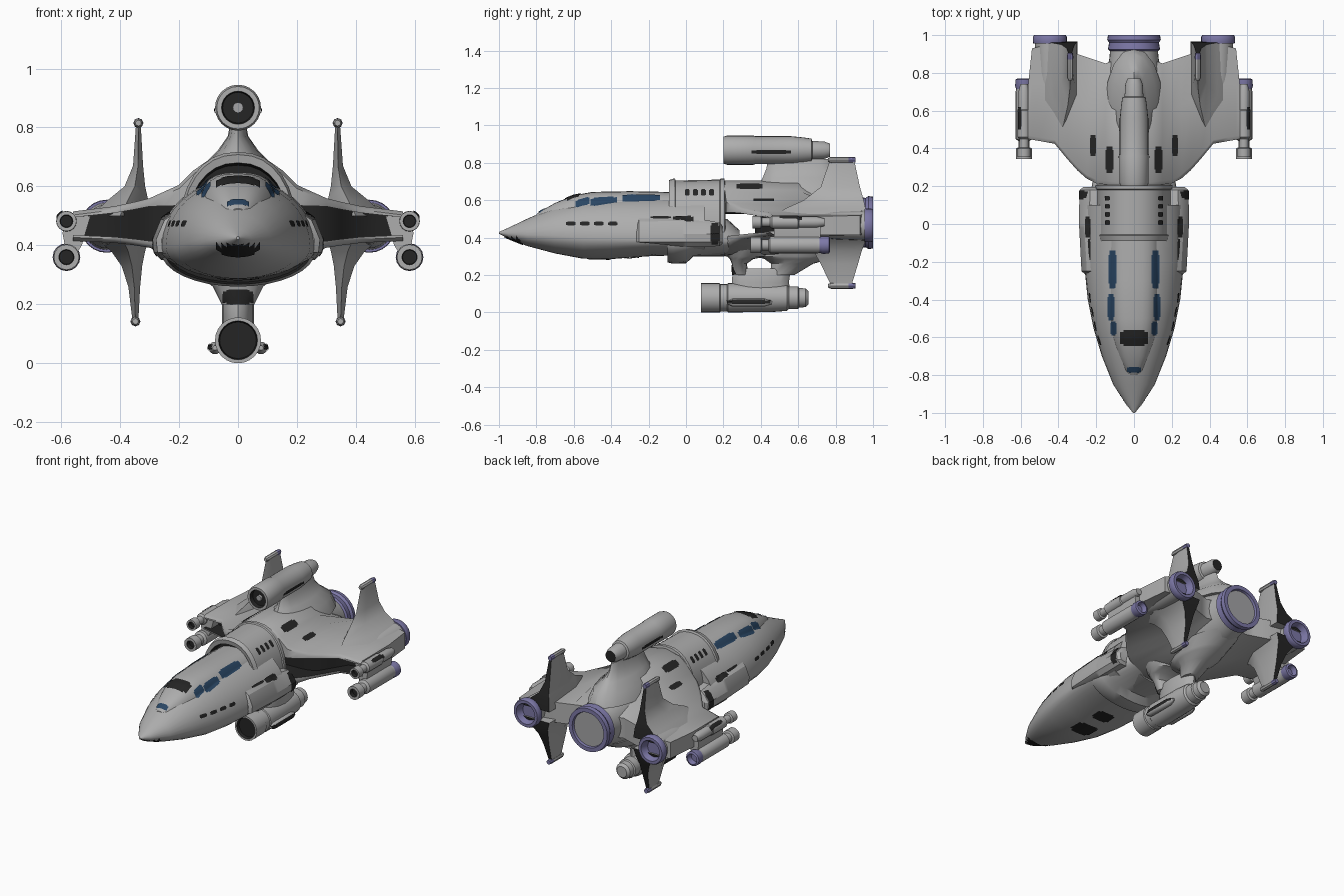
import bpy, bmesh, math
from mathutils import Vector
from mathutils.bvhtree import BVHTree

if "Cube" in bpy.data.objects:
    bpy.data.objects.remove(bpy.data.objects["Cube"])

def material(name, c):
    m = bpy.data.materials.new(name)
    m.diffuse_color = (*c, 1)
    m.use_nodes = True
    m.node_tree.nodes["Principled BSDF"].inputs["Base Color"].default_value = m.diffuse_color
    return m

MATS = [material("hull_grey", (.42, .42, .42)), material("black_panel", (.018, .018, .018)),
        material("blue_glass", (.022, .06, .125)), material("violet_nozzle", (.2, .185, .38)),
        material("engine_disc_grey", (.37, .37, .38))]
HULL, BLACK, BLUE, VIOLET, DISC = range(5)
ALL_V, ALL_F = [], []          # collected hull surface, for laying panels on

def finish(name, bm, angle=38):
    me = bpy.data.meshes.new(name)
    bm.to_mesh(me)
    bm.free()
    for m in MATS:
        me.materials.append(m)
    me.shade_smooth()
    me.set_sharp_from_angle(angle=math.radians(angle))
    ob = bpy.data.objects.new(name, me)
    bpy.context.collection.objects.link(ob)
    return ob

def loft(name, rings, bands={}, cols={}, caps=(HULL, HULL), angle=38):
    """Skin closed rings; bands colours ring steps, cols colours ring sides."""
    bm = bmesh.new()
    vs = [[bm.verts.new(p) for p in r] for r in rings]
    n = len(rings[0])
    for i in range(len(rings) - 1):
        for k in range(n):
            f = bm.faces.new((vs[i][k], vs[i][(k + 1) % n], vs[i + 1][(k + 1) % n], vs[i + 1][k]))
            f.material_index = bands.get(i, cols.get(k, HULL))
    for r, c in ((vs[0], caps[0]), (vs[-1], caps[1])):
        bm.faces.new(r).material_index = c
    bmesh.ops.recalc_face_normals(bm, faces=bm.faces)
    base = len(ALL_V)
    bm.verts.index_update()
    ALL_V.extend(v.co.copy() for v in bm.verts)
    ALL_F.extend([base + v.index for v in f.verts] for f in bm.faces)
    return finish(name, bm, angle)

def hull_ring(y, w, zm, zt, zb, p=1, n=32):
    """Oval section with different height above and below its widest line; p < 1 is boxier."""
    out = []
    for k in range(n):
        a = 2 * math.pi * k / n
        c, s = (math.copysign(abs(t) ** p, t) for t in (math.cos(a), math.sin(a)))
        out.append((w * c, y, zm + s * ((zt - zm) if s > 0 else (zm - zb))))
    return out

def lathe(name, x, z, prof, bands={}, caps=(HULL, HULL), n=24):
    loft(name, [[(x + r * math.cos(2 * math.pi * k / n), y, z + r * math.sin(2 * math.pi * k / n))
                 for k in range(n)] for y, r in prof], bands, {}, caps)

def pylon(name, rows, n=16):
    """Upright strut: rows of z, y0, y1, half width."""
    loft(name, [[(w * math.cos(2 * math.pi * k / n),
                  (a + b) / 2 + (b - a) / 2 * math.sin(2 * math.pi * k / n), z)
                 for k in range(n)] for z, a, b, w in rows])

def table(pts, x):
    for (a, p), (b, q) in zip(pts, pts[1:]):
        if x <= b:
            return p + (q - p) * (x - a) / (b - a)
    return pts[-1][1]

# forward fuselage and canopy
loft("fuselage", [hull_ring(*r) for r in (
    (-1, .005, .425, .43, .42), (-.95, .045, .42, .452, .395), (-.85, .11, .415, .5, .355),
    (-.7, .17, .41, .565, .315), (-.55, .215, .4, .605, .287), (-.4, .245, .395, .62, .285),
    (-.2, .265, .39, .625, .3), (.1, .27, .39, .63, .31))])
loft("canopy", [hull_ring(*r, .72) for r in (
    (-.8, .025, .49, .525, .46), (-.78, .05, .48, .54, .44), (-.7, .09, .46, .585, .42),
    (-.6, .122, .45, .626, .4), (-.5, .14, .45, .644, .4), (-.3, .15, .45, .648, .4),
    (0, .155, .45, .642, .4))])

# collar behind the canopy, with a narrow dark recess
loft("collar", [hull_ring(*r, .88) for r in (
    (-.03, .175, .42, .672, .3), (-.085, .178, .42, .68, .3), (-.09, .195, .42, .708, .3),
    (-.06, .203, .42, .717, .3), (-.055, .197, .42, .705, .3), (.18, .197, .42, .71, .3),
    (.185, .203, .42, .717, .3), (.205, .203, .42, .717, .3), (.21, .19, .42, .69, .32))],
    {0: BLACK}, {}, (BLACK, HULL))
loft("belly_collar", [hull_ring(*r) for r in (
    (-.06, .24, .38, .5, .275), (-.1, .25, .38, .5, .268), (-.07, .262, .38, .5, .26),
    (0, .262, .38, .5, .262), (.04, .25, .38, .5, .3), (.22, .22, .38, .5, .31),
    (.285, .17, .38, .44, .33))], {0: BLACK}, {}, (BLACK, HULL))

# wing and mid body: one skin with a dark intake slot in its front edge
UP = [(0, .705), (.1, .69), (.15, .655), (.2, .605), (.3, .56), (.4, .535), (.56, .515)]
LOW = [(0, .3), (.1, .31), (.2, .35), (.3, .392), (.4, .408), (.56, .415)]
INUP = [(0, .525), (.2, .535), (.3, .532), (.4, .512), (.56, .495)]
INLOW = [(0, .4), (.2, .405), (.3, .415), (.4, .428), (.56, .435)]
LEAD = [(0, .19), (.2, .215), (.27, .25), (.35, .34), (.42, .425), (.56, .45)]
TRAIL = [(0, .9), (.15, .85), (.3, .9), (.5, .94), (.54, .93), (.56, .74)]
rings = []
xs = [0, .05, .1, .15, .2, .25, .3, .35, .42, .5, .54, .56]
for x in [-v for v in xs[:0:-1]] + xs:
    a = abs(x)
    u, l, iu, il, le, te = (table(t, a) for t in (UP, LOW, INUP, INLOW, LEAD, TRAIL))
    back = max(.37, le + .1)
    mid = le + .6 * (te - le)
    rings.append([(x, y, z) for y, z in (
        (le, u - .012), (le + .02, u), (mid, u), (te, min(u, .54)), (te, max(l, .41)), (mid, l),
        (le + .02, l), (le, l + .012), (le, il), (back, il), (back, iu), (le, iu))])
loft("wing", rings, {}, {8: BLACK, 9: BLACK, 10: BLACK}, angle=45)

# aft body and main engine
loft("aft_body", [hull_ring(*r) for r in (
    (.38, .17, .48, .64, .34), (.5, .185, .48, .69, .3), (.62, .175, .48, .695, .285),
    (.75, .155, .48, .67, .295), (.88, .13, .48, .615, .335), (.94, .125, .48, .605, .355))])
lathe("main_engine_nozzle", 0, .48, [(.91, .12), (.925, .138), (.96, .132), (.975, .142), (1, .138),
      (1, .112), (.985, .108)], {i: VIOLET for i in range(6)}, (VIOLET, DISC), 32)

# dorsal pod and pylon
lathe("upper_pod", 0, .867, [(.225, .052), (.2, .056), (.2, .072), (.22, .078), (.36, .078), (.37, .075),
      (.56, .075), (.63, .068), (.67, .062), (.675, .05), (.74, .046), (.77, .035)],
      {0: BLACK}, (BLACK, BLACK))
lathe("upper_pod_core", 0, .867, [(.21, .018), (.24, .018)], {}, (DISC, DISC), 12)
pylon("upper_pylon", [(.82, .44, .76, .025), (.77, .43, .78, .035), (.72, .41, .83, .07),
                      (.67, .38, .9, .12), (.6, .37, .93, .15)])

# ventral pod, saddle and legs (open gap between legs)
lathe("lower_pod", 0, .078, [(.1, .062), (.08, .066), (.08, .078), (.18, .078), (.185, .073), (.22, .073),
      (.225, .078), (.46, .076), (.54, .07), (.55, .06), (.6, .06), (.605, .052), (.64, .05), (.655, .035)],
      {0: BLACK}, (BLACK, HULL))
pylon("lower_pylon_saddle", [(.1, .24, .56, .055), (.16, .245, .55, .055), (.225, .25, .56, .055),
                             (.235, .26, .54, .05)])
pylon("lower_pylon_front_leg", [(.2, .25, .335, .055), (.26, .245, .325, .085), (.285, .235, .36, .12),
                                (.3, .22, .44, .14), (.36, .2, .46, .18)])
pylon("lower_pylon_rear_leg", [(.2, .45, .58, .05), (.26, .455, .68, .075), (.285, .42, .77, .11),
                               (.3, .37, .8, .12), (.36, .37, .92, .14)])

for s, side in ((1, "right"), (-1, "left")):
    # cheek boxes along the hull
    loft("cheek_box_" + side, [[(s * x, y, z) for x, z in (
        (.15, t), (.235 - d, t), (.262 - d, t - .02), (.29 - d, .42), (.285 - d, .375), (.26 - d, b), (.15, b))]
        for y, d, t, b in ((-.265, .03, .49, .39), (-.25, .012, .505, .375), (-.02, 0, .51, .352),
                           (0, .0, .5, .35), (.1, 0, .495, .35), (.18, .003, .48, .355), (.195, .02, .46, .37))],
        angle=30)
    # wing engines
    lathe("wing_engine_" + side, s * .445, .465, [(.6, .04), (.68, .06), (.8, .074), (.93, .079), (.955, .08),
          (.955, .088), (.965, .09), (.99, .09), (1, .084), (1, .066), (.955, .05)],
          {i: VIOLET for i in range(4, 10)}, (HULL, VIOLET))
    # twin wingtip guns
    lathe("upper_gun_" + side, s * .582, .482, [(.38, .02), (.355, .022), (.355, .034), (.4, .034), (.405, .024),
          (.45, .024), (.46, .035), (.6, .035), (.605, .03), (.7, .03), (.74, .02)],
          {0: BLACK}, (BLACK, HULL), 16)
    lathe("lower_gun_" + side, s * .582, .36, [(.37, .024), (.345, .026), (.345, .043), (.4, .043), (.405, .03),
          (.44, .03), (.45, .045), (.7, .045), (.715, .042), (.73, .047), (.765, .046), (.77, .034), (.74, .025)],
          {0: BLACK, 8: VIOLET, 9: VIOLET, 10: VIOLET, 11: VIOLET}, (BLACK, VIOLET), 16)
    loft("gun_mount_" + side, [[(s * x, y, z) for x, z in (
        (.5, .5), (.59, .495), (.595, .44), (.58, .36), (.555, .36), (.53, .4))] for y in (.47, .72)])
    # tail fins with black trailing edges, and tip caps
    for name, rows, cap in (
        ("upper_fin_", ((.5, .46, .965, .3, .5), (.555, .53, .96, .305, .44), (.6, .63, .95, .315, .385),
                        (.67, .72, .93, .322, .356), (.81, .768, .9, .33, .346)), .815),
        ("lower_fin_", ((.43, .55, .965, .3, .49), (.38, .63, .96, .315, .43), (.33, .68, .94, .325, .395),
                        (.26, .72, .92, .332, .372), (.145, .775, .885, .338, .358)), .142)):
        loft(name + side, [[(s * x, y, z) for x, y in (
            ((a + b) / 2, y0), (b, y0 + .35 * (y1 - y0)), (b, y1), (a, y1), (a, y0 + .35 * (y1 - y0)))]
            for z, y0, y1, a, b in rows], {}, {2: BLACK})
        lathe(name + "cap_" + side, s * (.338 if cap > .5 else .348), cap,
              [(.76, .01), (.775, .016), (.87, .016), (.885, .017), (.905, .014)],
              {2: VIOLET, 3: VIOLET}, (HULL, VIOLET), 8)
    # bulges on the ventral pod
    lathe("lower_pod_bulge_" + side, s * .078, .052, [(.22, .008), (.25, .022), (.42, .022), (.46, .008)], n=10)

# painted panels, laid on the surface by ray casting
TREE = BVHTree.FromPolygons(ALL_V, ALL_F)
CASTS = {"top": lambda u, v: ((u, v, 2), (0, 0, -1)), "bottom": lambda u, v: ((u, v, -1), (0, 0, 1)),
         "front": lambda u, v: ((u, -2, v), (0, 1, 0)),
         "right": lambda u, v: ((2, u, v), (-1, 0, 0)), "left": lambda u, v: ((-2, u, v), (1, 0, 0))}

def panel(name, mat, view, u0, u1, v0, v1, n=8):
    bm = bmesh.new()
    g, nor = {}, {}
    for i in range(n + 1):
        for j in range(n + 1):
            o, d = CASTS[view](u0 + (u1 - u0) * i / n, v0 + (v1 - v0) * j / n)
            p, no, _, _ = TREE.ray_cast(Vector(o), Vector(d))
            if p:
                g[i, j] = bm.verts.new(p + no * .004)
                nor[i, j] = no
    for i in range(n):
        for j in range(n):
            q = [(i, j), (i + 1, j), (i + 1, j + 1), (i, j + 1)]
            corner = i in (0, n - 1) and j in (0, n - 1)      # clipped corners
            if corner or not all(k in g for k in q):
                continue
            if max((g[a].co - g[b].co).length for a in q for b in q) > .08:
                continue
            f = bm.faces.new([g[k] for k in q])
            f.normal_update()
            if f.normal.dot(nor[q[0]]) < 0:
                f.normal_flip()
            f.material_index = mat
    finish(name, bm)

# centre-line panels
panel("nose_window", BLUE, "top", -.035, .035, -.785, -.755)
panel("canopy_hatch", BLACK, "top", -.072, .072, -.645, -.56)
panel("nose_underside_panel", BLACK, "bottom", -.072, .072, -.97, -.87)
panel("belly_panel_front", BLACK, "bottom", -.07, .07, -.52, -.4)
panel("belly_panel_rear", BLACK, "bottom", -.06, .06, -.33, -.24)
panel("leg_intake", BLACK, "front", -.05, .05, .2, .25)
# mirrored panels: name, colour, u0, u1, v0, v1
for s, side in ((1, "right"), (-1, "left")):
    for name, mat, a, b, c, d in (
        ("canopy_window_rear", BLUE, .09, .132, -.34, -.14), ("canopy_window_mid", BLUE, .1, .138, -.51, -.37),
        ("canopy_window_front", BLUE, .09, .122, -.59, -.515), ("back_vent", BLACK, .105, .148, .27, .41),
        ("wing_root_vent", BLACK, .198, .232, .36, .47), ("cheek_vent", BLACK, .228, .258, -.07, .04),
        ("gun_slot", BLACK, .594, .612, .5, .62)):
        panel(name + "_" + side, mat, "top", s * a, s * b, c, d)
    for i in range(4):
        panel(f"hull_port_{i}_{side}", BLACK, side, -.64 + .075 * i, -.59 + .075 * i, .463, .483)
        panel(f"collar_port_{i}_{side}", BLACK, side, -.005 + .043 * i, .02 + .043 * i, .622, .657)
    for name, a, b, c, d in (
        ("cheek_rear_vent", .13, .178, .365, .475), ("upper_pod_slot", .35, .56, .848, .868),
        ("lower_pod_slot", .22, .45, .045, .065), ("hull_slot", -.19, -.08, .5, .512)):
        panel(name + "_" + side, BLACK, side, a, b, c, d)
